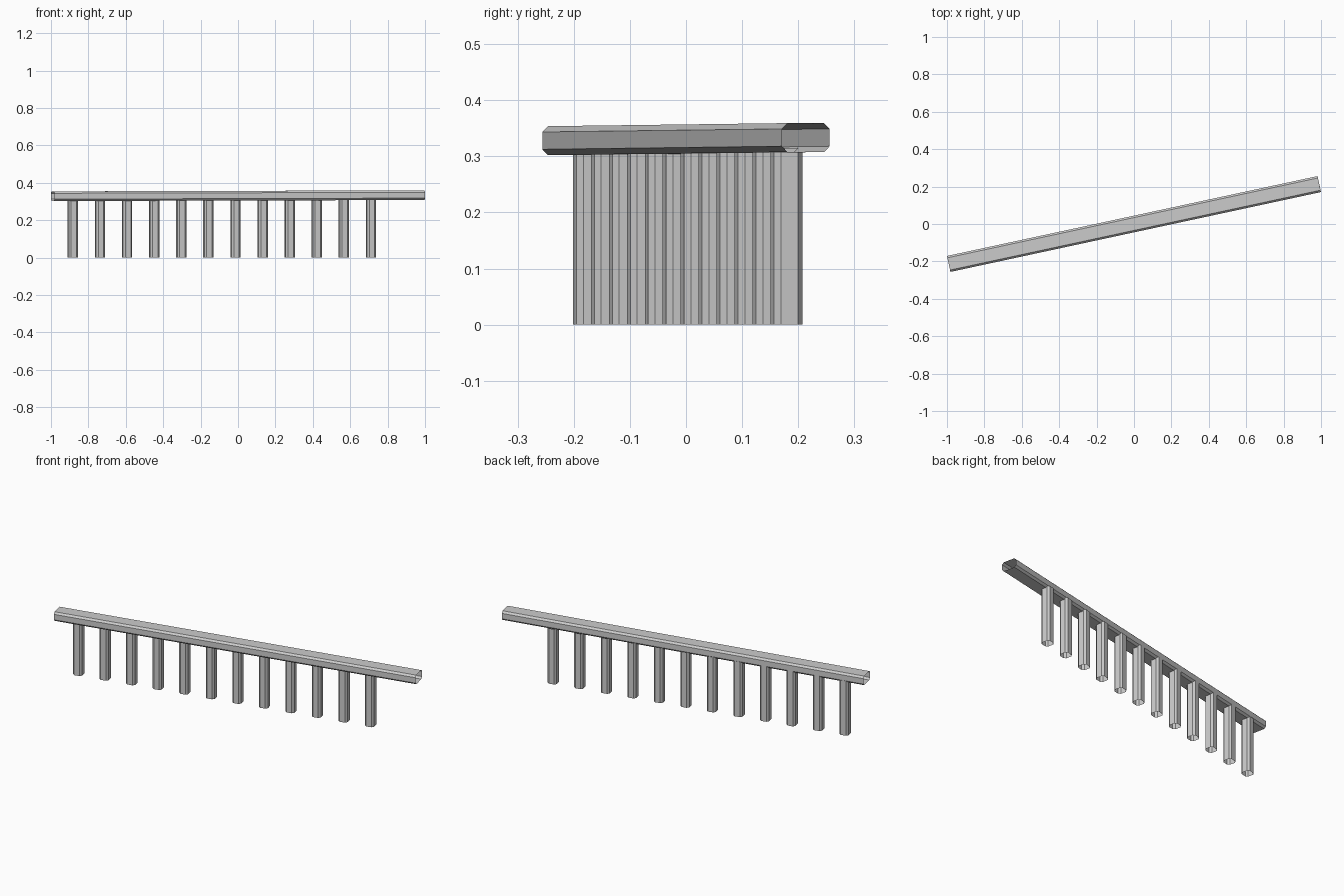
import bpy, math
from mathutils import Matrix, Vector

if "Cube" in bpy.data.objects:
    bpy.data.objects.remove(bpy.data.objects["Cube"])

YAW = math.radians(12.16)


def chamfered_rect(w, h, c):
    """Eight-sided outline: rectangle with cut corners."""
    a, b = w / 2, h / 2
    return [(a - c, -b), (a, -b + c), (a, b - c), (a - c, b),
            (-a + c, b), (-a, b - c), (-a, -b + c), (-a + c, -b)]


def open_tube(name, profile, length, matrix):
    """Extrude an outline along local z, leaving both ends open."""
    n = len(profile)
    verts = [(x, y, z) for z in (0, length) for x, y in profile]
    faces = [(i, (i + 1) % n, (i + 1) % n + n, i + n) for i in range(n)]
    mesh = bpy.data.meshes.new(name)
    mesh.from_pydata(verts, [], faces)
    ob = bpy.data.objects.new(name, mesh)
    ob.matrix_world = matrix
    bpy.context.collection.objects.link(ob)
    return ob


# top rail: slightly rising bar, local z runs along its length
LENGTH = 2.0266
pitch = math.atan(0.0055 / LENGTH)
along = Vector((math.cos(YAW), math.sin(YAW), math.tan(pitch))).normalized()
side = Vector((-math.sin(YAW), math.cos(YAW), 0))
up = along.cross(side)
rot = Matrix((side, up, along)).transposed().to_4x4()
start = Vector((0, 0, 0.3308)) - along * LENGTH / 2
open_tube("top_rail", chamfered_rect(0.0874, 0.0515, 0.0103), LENGTH,
          Matrix.Translation(start) @ rot)

# row of posts under the rail
COUNT = 12
first, last = Vector((-0.883, -0.173, 0)), Vector((0.711, 0.179, 0))
for i in range(COUNT):
    pos = first.lerp(last, i / (COUNT - 1))
    open_tube(f"post_{i + 1}", chamfered_rect(0.05, 0.052, 0.0103), 0.315,
              Matrix.Translation(pos) @ Matrix.Rotation(YAW, 4, 'Z'))
